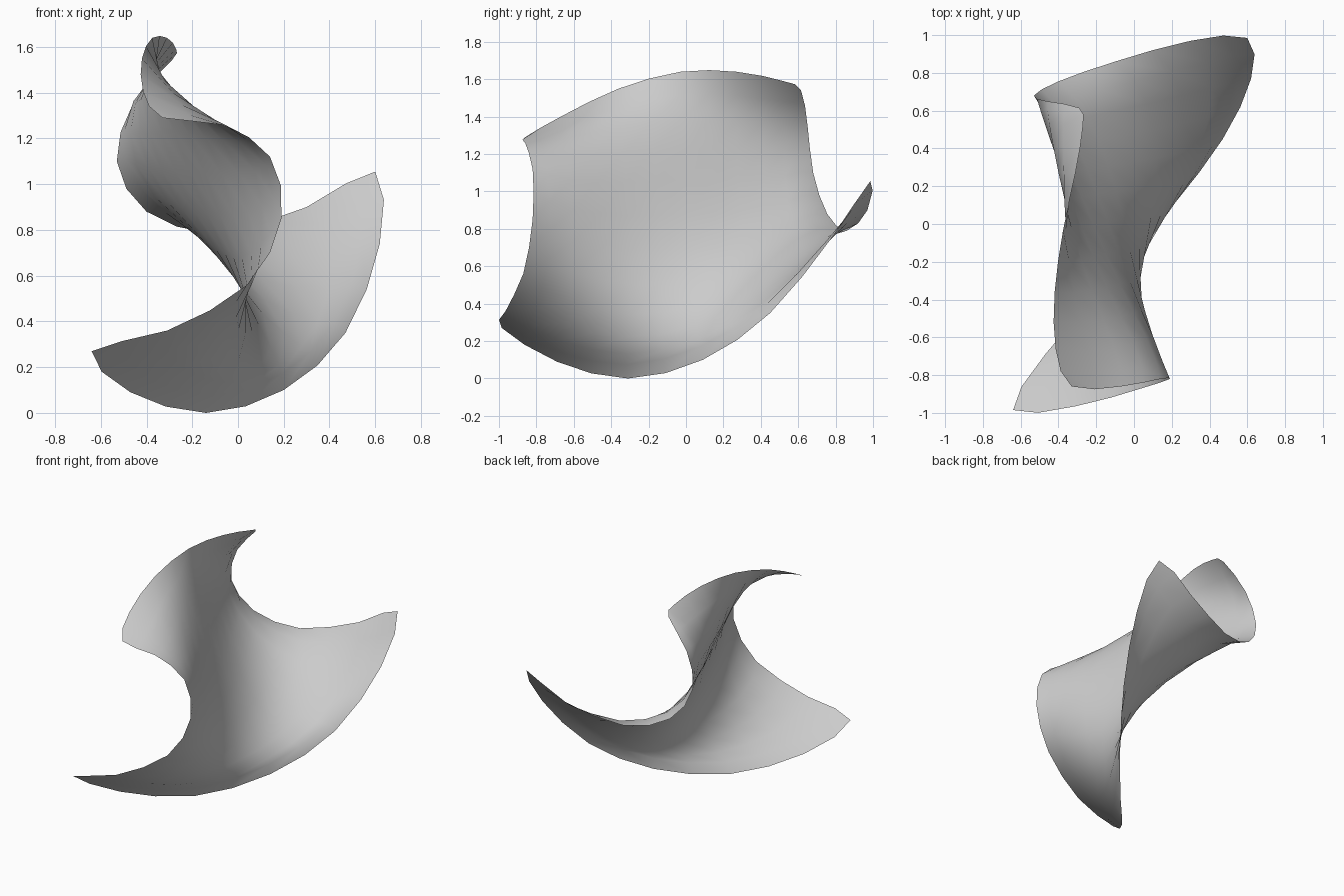
import bpy, bmesh
from mathutils import Vector

if "Cube" in bpy.data.objects:
    bpy.data.objects.remove(bpy.data.objects["Cube"])

N = 12  # facets along each side of the sheet

# Rim guide points: a closed loop, six per side, starting at the low front tip
rim_guides = [
    # lower side
    (-.64, -.985, .27), (-.47, -.69, .09), (-.14, -.31, .0),
    (.20, .09, .10), (.47, .45, .35), (.62, .77, .74),
    # back side
    (.60, .985, 1.055), (.30, .97, .90), (-.10, .86, .79),
    (-.40, .755, .88), (-.53, .68, 1.10), (-.46, .65, 1.35),
    # upper side
    (-.29, .615, 1.54), (-.27, .52, 1.59), (-.31, .27, 1.64),
    (-.375, -.03, 1.64), (-.42, -.36, 1.55), (-.415, -.66, 1.405),
    # front side
    (-.33, -.86, 1.29), (-.07, -.86, 1.26), (.14, -.82, 1.12),
    (.19, -.82, .85), (.04, -.87, .56), (-.31, -.965, .36),
]
guides = [Vector(p) for p in rim_guides]
count = len(guides)

# Smooth rim: insert a spline midpoint between neighbouring guides
rim = []
for i in range(count):
    p0, p1, p2, p3 = (guides[(i + k) % count] for k in (-1, 0, 1, 2))
    rim += [p1, (9 * (p1 + p2) - p0 - p3) / 16]
rim.append(rim[0])

lower = rim[0:N + 1]
back = rim[N:2 * N + 1]
upper = rim[2 * N:3 * N + 1][::-1]
front = rim[3 * N:4 * N + 1][::-1]


def bump(u, v, a, b, c, d):
    """Swelling of height 1 that fades to nothing on the rim."""
    def hump(t, p, q):
        m = p / (p + q)
        return t ** p * (1 - t) ** q / (m ** p * (1 - m) ** q)
    return hump(u, a, b) * hump(v, c, d)


# Swellings: direction and size, then the fade powers along both ways
swells = [
    (Vector((.042, -.064, .027)), (3, 1, 1, 2)),    # lower back lobe
    (Vector((-.155, -.01, -.035)), (3, 1, 2.4, 1)),  # upper back lobe
    (Vector((.13, 0, 0)), (1, 5, 3, 1)),            # front lobe
]


def sheet_point(i, j):
    """Blend the four sides, then add the swellings."""
    u, v = i / N, j / N
    across = lower[i] * (1 - v) + upper[i] * v
    along = front[j] * (1 - u) + back[j] * u
    corners = ((lower[0] * (1 - u) + lower[N] * u) * (1 - v)
               + (upper[0] * (1 - u) + upper[N] * u) * v)
    p = across + along - corners
    for size, powers in swells:
        p += size * bump(u, v, *powers)
    return p


# Curved sheet
bm = bmesh.new()
grid = [[bm.verts.new(sheet_point(i, j)) for j in range(N + 1)]
        for i in range(N + 1)]
for i in range(N):
    for j in range(N):
        bm.faces.new((grid[i][j], grid[i + 1][j],
                      grid[i + 1][j + 1], grid[i][j + 1]))
for f in bm.faces:
    f.smooth = True
mesh = bpy.data.meshes.new("curved_sheet")
bm.to_mesh(mesh)
bm.free()

# Pale grey finish
grey = bpy.data.materials.new("pale grey")
grey.diffuse_color = (0.6, 0.6, 0.6, 1)
grey.use_nodes = True
grey.node_tree.nodes["Principled BSDF"].inputs["Base Color"].default_value = grey.diffuse_color
mesh.materials.append(grey)

sheet = bpy.data.objects.new("curved_sheet", mesh)
bpy.context.collection.objects.link(sheet)
